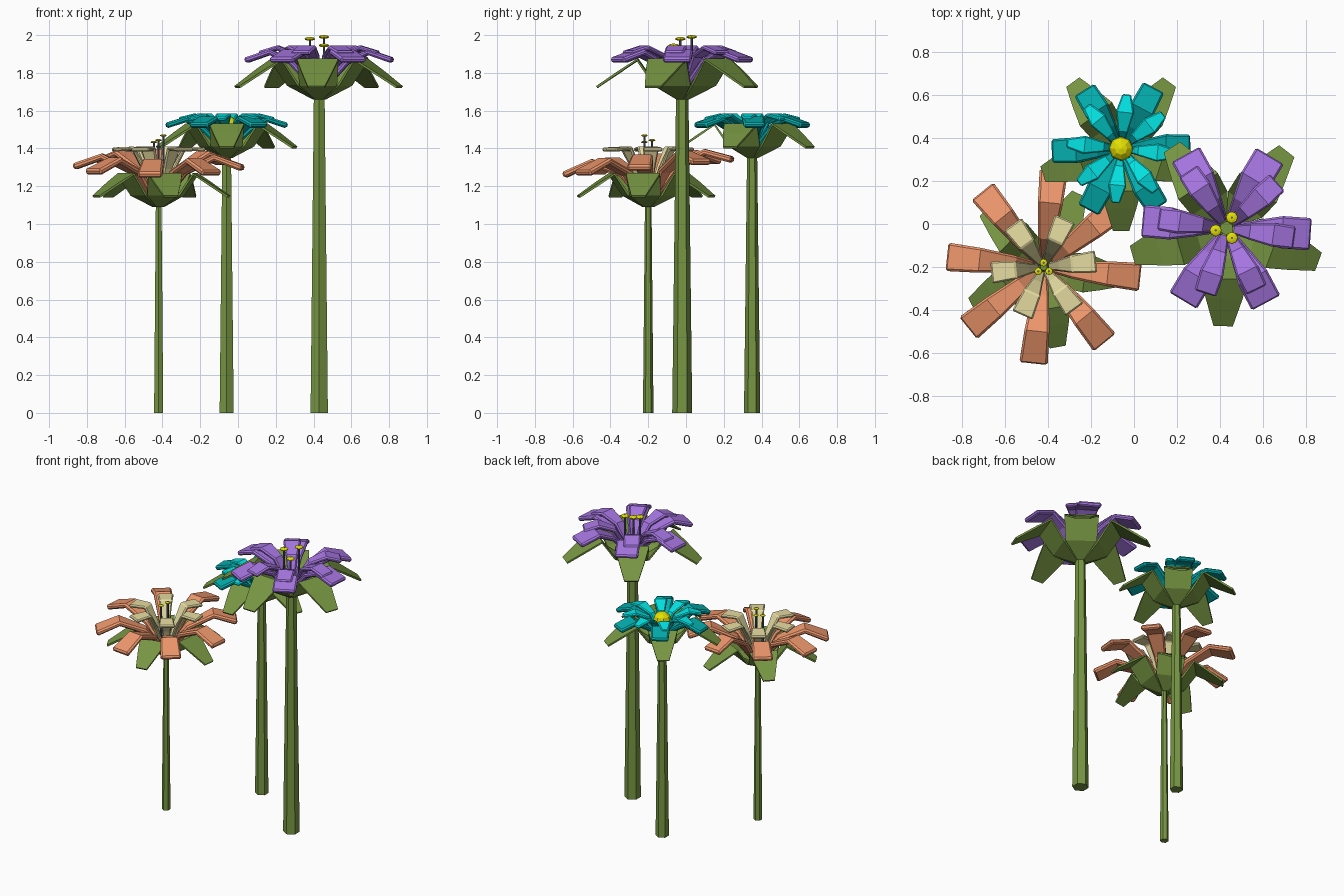
import bpy, bmesh
from math import cos, sin, radians
from mathutils import Vector, Matrix

if "Cube" in bpy.data.objects:
    bpy.data.objects.remove(bpy.data.objects["Cube"])

def mat(name, rgb):
    m = bpy.data.materials.new(name)
    m.diffuse_color = (*[(c / 255) ** 2.2 for c in rgb], 1)
    m.use_nodes = True
    m.node_tree.nodes["Principled BSDF"].inputs["Base Color"].default_value = m.diffuse_color
    return m

GREEN = mat("leaf_green", (118, 148, 68))
PURPLE = mat("purple", (165, 117, 225))
TEAL = mat("teal", (12, 172, 172))
CYAN = mat("cyan", (12, 226, 226))
ORANGE = mat("orange", (238, 150, 108))
CREAM = mat("cream", (230, 220, 160))
YELLOW = mat("yellow", (228, 224, 10))
SLATE = mat("slate", (90, 100, 125))

def finish(bm, name, m):
    me = bpy.data.meshes.new(name)
    bm.to_mesh(me)
    bm.free()
    me.materials.append(m)
    ob = bpy.data.objects.new(name, me)
    bpy.context.collection.objects.link(ob)
    return ob

def strips(name, m, centre, angles, profile, thick, bevel=0.0, tilt=0.0):
    """Ring of bent slabs; profile = (radius, z, half width) from root to tip."""
    bm = bmesh.new()
    for a in angles:
        d = Vector((cos(radians(a)), sin(radians(a)), 0))
        s = Vector((-d.y, d.x, 0))
        rows = []
        for r, z, w in profile:
            p = Vector((*centre, z + tilt * r * d.y)) + d * r
            rows.append((bm.verts.new(p - s * w), bm.verts.new(p + s * w)))
        for (a0, b0), (a1, b1) in zip(rows, rows[1:]):
            bm.faces.new((a0, a1, b1, b0))
    ob = finish(bm, name, m)
    sol = ob.modifiers.new("thickness", "SOLIDIFY")
    sol.thickness, sol.offset = thick, -1
    if bevel:
        bev = ob.modifiers.new("soft_edges", "BEVEL")
        bev.width, bev.segments = bevel, 1
        bev.limit_method, bev.angle_limit = "ANGLE", radians(50)
    return ob

def cone(name, m, centre, z0, z1, r0, r1, sides=6):
    bm = bmesh.new()
    bmesh.ops.create_cone(bm, cap_ends=True, segments=sides, radius1=r0, radius2=r1, depth=z1 - z0,
                          matrix=Matrix.Translation((*centre, (z0 + z1) / 2)))
    return finish(bm, name, m)

def ball(name, m, loc, r, squash, u=8, v=6):
    bm = bmesh.new()
    bmesh.ops.create_uvsphere(bm, u_segments=u, v_segments=v, radius=r,
        matrix=Matrix.Translation(loc) @ Matrix.Diagonal((1, 1, squash, 1)))
    return finish(bm, name, m)

def ring(n, start):
    return [start + i * 360 / n for i in range(n)]

def stem_and_sepals(name, c, z, r, k, start):
    cone(name + "_stem", GREEN, c, 0, z + 0.02, r, r * 0.62)
    prof = [(0.025, 0, 0.02), (0.14, 0.07, 0.10), (0.235, 0.205, 0.11),
            (0.33, 0.145, 0.085), (0.455, 0.06, 0.045)]
    strips(name + "_sepals", GREEN, c, ring(5, start),
           [(a * k, z + b * k, w * k) for a, b, w in prof], 0.012)

def stamens(name, heads, z0, r):
    for i, (x, y, z) in enumerate(heads):
        cone(f"{name}_stamen_{i}", SLATE, (x, y), z0, z, 0.006, 0.006)
        ball(f"{name}_anther_{i}", YELLOW, (x, y, z - r * 0.35), r, 0.35)

# tall purple flower
c = (0.43, -0.02)
stem_and_sepals("purple", c, 1.67, 0.053, 1, -20)
strips("purple_outer_petals", PURPLE, c, [-4, 59, 119, 175, 239, 298],
       [(0.03, 1.75, 0.025), (0.14, 1.87, 0.05), (0.26, 1.925, 0.075), (0.395, 1.88, 0.075)], 0.03, 0.009)
strips("purple_inner_petals", PURPLE, c, [-8, 42, 124, 172, 252, 296],
       [(0.03, 1.77, 0.022), (0.11, 1.9, 0.038), (0.22, 1.945, 0.055), (0.32, 1.915, 0.052)], 0.025, 0.008)
stamens("purple", [(0.455, 0.03, 2.0), (0.38, -0.03, 1.99), (0.455, -0.065, 1.955)], 1.75, 0.028)

# teal flower
c = (-0.06, 0.35)
stem_and_sepals("teal", c, 1.36, 0.043, 0.84, -18)
strips("teal_outer_petals", TEAL, c, ring(6, 2),
       [(0.02, 1.42, 0.02), (0.11, 1.51, 0.042), (0.21, 1.57, 0.06), (0.325, 1.535, 0.055)], 0.03, 0.009)
strips("teal_inner_petals", CYAN, c, ring(8, -6),
       [(0.02, 1.44, 0.012), (0.08, 1.545, 0.024), (0.17, 1.585, 0.042), (0.255, 1.565, 0.02)], 0.02, 0.006)
ball("teal_centre", YELLOW, (*c, 1.525), 0.057, 0.85)

# short orange flower
c = (-0.42, -0.2)
stem_and_sepals("orange", c, 1.1, 0.028, 0.83, -80)
strips("orange_outer_petals", ORANGE, c, ring(8, -6),
       [(0.02, 1.15, 0.02), (0.13, 1.29, 0.04), (0.3, 1.37, 0.058), (0.455, 1.315, 0.066)], 0.034, 0.01, 0.09)
strips("cream_inner_petals", CREAM, c, ring(6, 6),
       [(0.02, 1.16, 0.018), (0.07, 1.3, 0.028), (0.13, 1.41, 0.042), (0.245, 1.405, 0.052)], 0.022, 0.007)
stamens("orange", [(-0.42, -0.18, 1.45), (-0.445, -0.22, 1.44), (-0.395, -0.22, 1.475)], 1.15, 0.018)
